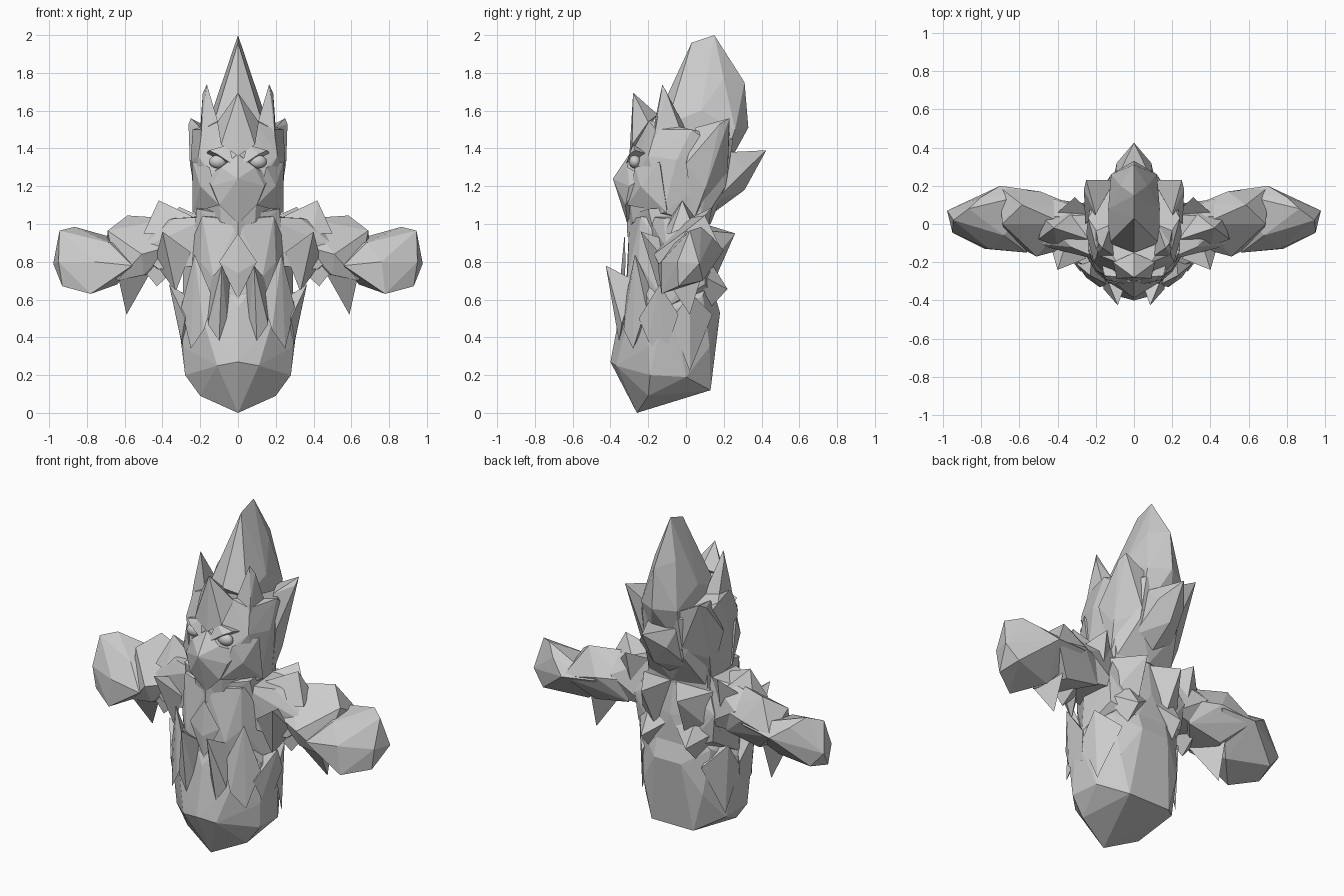
import bpy, bmesh

stone = bpy.data.materials.new("stone_grey")
stone.diffuse_color = (0.6, 0.6, 0.6, 1)


def finish(name, bm):
    bmesh.ops.recalc_face_normals(bm, faces=bm.faces)
    mesh = bpy.data.meshes.new(name)
    bm.to_mesh(mesh)
    bm.free()
    mesh.materials.append(stone)
    ob = bpy.data.objects.new(name, mesh)
    bpy.context.collection.objects.link(ob)
    return ob


def add_hull(bm, pts):
    """Faceted rock spanning a few corner points."""
    vs = [bm.verts.new(p) for p in pts]
    res = bmesh.ops.convex_hull(bm, input=vs)
    junk = {v for v in res["geom_interior"] + res["geom_unused"]
            if isinstance(v, bmesh.types.BMVert) and not v.link_faces}
    bmesh.ops.delete(bm, geom=list(junk), context="VERTS")


def flip(pts):
    return [(-x, y, z) for x, y, z in pts]


def central(name, half):
    """One rock across the middle, its corners mirrored in x."""
    bm = bmesh.new()
    add_hull(bm, list(dict.fromkeys(half + [p for p in flip(half) if abs(p[0]) > 1e-6])))
    return finish(name, bm)


def paired(name, pts):
    """A left and a right rock."""
    bm = bmesh.new()
    add_hull(bm, pts)
    add_hull(bm, flip(pts))
    return finish(name, bm)


# Lower body, chest and neck
central("lower_body", [
    (0, -.26, 0), (.2, -.2, .09), (.28, -.19, .2), (0, -.4, .27), (.11, -.37, .25),
    (.29, -.2, .35), (.29, -.03, .36), (.27, 0, .19), (.14, .13, .12), (.2, .125, .35),
    (0, .145, .3), (.09, .18, .53), (.32, -.12, .52), (.29, -.2, .6), (.23, .09, .62),
    (0, -.345, .56), (.18, -.31, .48), (.1, .12, .74), (.15, -.26, .76)])
central("chest", [
    (0, -.3, 1.02), (.19, -.24, 1.04), (.2, -.25, .8), (.13, -.31, .72), (0, -.32, .6),
    (.12, -.3, .5), (.29, -.1, .56), (.2, .07, 1.0), (0, .12, 1.0), (.25, .1, .68),
    (.1, .15, .62), (.27, .11, .85), (0, .15, .8), (.29, -.08, .8)])
central("neck", [(.22, -.2, 1.08), (.2, .08, 1.1), (.23, -.17, .95), (.2, .08, .95),
                 (0, .13, 1.1), (0, .12, .92), (0, -.315, 1.04), (0, -.31, .93)])
central("breast_plate", [(0, -.325, .95), (.1, -.32, .8), (0, -.345, .74), (0, -.33, .6)])

# Jagged shards around the waist and chest
paired("inner_chest_shard", [(.085, -.425, .78), (.06, -.345, .5), (.04, -.3, .68),
                             (.16, -.34, .47), (.15, -.27, .7), (.1, -.355, .38)])
paired("outer_chest_shard", [(.23, -.27, .84), (.13, -.32, .6), (.18, -.33, .44),
                             (.3, -.21, .56), (.25, -.28, .34), (.22, -.16, .6)])
paired("waist_shard", [(.365, -.14, .68), (.28, -.25, .5), (.33, -.04, .52),
                       (.28, -.12, .28), (.24, -.14, .6), (.3, -.2, .38)])
paired("rear_waist_shard", [(.3, .02, .64), (.31, -.08, .48), (.2, .14, .52),
                            (.28, .02, .22), (.2, .03, .6)])
paired("shoulder_front_shard", [(.4, -.24, .96), (.25, -.18, .85), (.33, -.14, .64),
                                (.44, -.1, .8), (.34, -.05, .9)])

# Broad shards fanning out of the back
paired("back_shard", [(.12, .26, .95), (0, .1, 1.0), (.24, .06, .97), (.1, .15, .7),
                      (.22, .1, .76), (.1, 0, .85)])
paired("low_back_shard", [(.15, .22, .655), (.02, .14, .75), (.27, .06, .74), (.16, .13, .56),
                          (.16, .1, .85)])

# Head
central("head", [
    (0, -.3, .98), (.09, -.28, 1.01), (.23, -.12, 1.06), (.19, .08, 1.0), (0, .13, 1.0),
    (.25, -.05, 1.34), (.21, -.2, 1.36), (.24, .03, 1.5), (.19, -.16, 1.5), (.15, -.25, 1.3),
    (0, -.285, 1.4), (.1, -.305, 1.18), (.13, .21, 1.2), (.12, .25, 1.45), (.09, -.2, 1.55),
    (.22, .14, 1.42), (.22, .08, 1.2)])
central("beak", [(0, -.387, 1.24), (.09, -.31, 1.3), (0, -.3, 1.37), (.14, -.3, 1.2),
                 (.05, -.33, 1.1), (0, -.31, 1.0), (.17, -.22, 1.25), (.1, -.32, 1.1)])
paired("cheek", [(.24, -.14, 1.33), (.15, -.27, 1.3), (.1, -.31, 1.1), (.24, -.1, 1.06),
                 (.2, -.24, 1.2), (.15, -.1, 1.2)])
paired("brow", [(.02, -.32, 1.31), (.155, -.27, 1.39), (.05, -.28, 1.42), (.17, -.2, 1.37),
                (.06, -.29, 1.36), (.11, -.3, 1.37)])

# Eyes
bm = bmesh.new()
for s in (-1, 1):
    made = bmesh.ops.create_uvsphere(bm, u_segments=12, v_segments=8, radius=.04)["verts"]
    bmesh.ops.scale(bm, vec=(1.2, .8, .9), verts=made)
    bmesh.ops.translate(bm, vec=(s * .105, -.27, 1.33), verts=made)
eyes = finish("eyes", bm)
eyes.data.polygons.foreach_set("use_smooth", [True] * len(eyes.data.polygons))

# Crest and head shards
central("forehead_plate", [(0, -.28, 1.695), (0, -.3, 1.36), (.09, -.285, 1.42),
                           (.11, -.2, 1.54), (0, -.15, 1.58)])
central("crest", [(0, .03, 1.96), (0, .15, 2.0), (0, .31, 1.75), (0, .33, 1.51),
                  (.13, -.1, 1.53), (0, -.15, 1.57), (.135, .08, 1.6), (.12, .26, 1.5),
                  (.07, .2, 1.77), (.12, .16, 1.2)])
paired("temple_shard", [(.165, -.125, 1.74), (.187, -.1, 1.69), (.1, -.17, 1.52),
                        (.2, -.18, 1.4), (.2, -.03, 1.5), (.12, 0, 1.5), (.19, -.15, 1.56)])
paired("rear_head_shard", [(.25, .23, 1.56), (.262, .18, 1.53), (.2, .05, 1.51),
                           (.255, 0, 1.32), (.23, .1, 1.18), (.12, .22, 1.25),
                           (.1, .23, 1.48), (.2, .04, 1.02)])
central("back_tuft", [(0, .425, 1.39), (0, .31, 1.18), (0, .16, 1.07), (.09, .32, 1.29),
                      (.1, .22, 1.38), (0, .25, 1.38), (.13, .15, 1.12)])

# Arms
paired("shoulder", [(.14, -.2, 1.04), (.2, .05, 1.04), (.38, .04, 1.03), (.33, -.12, 1.03),
                    (.2, -.18, .78), (.42, -.13, .76), (.54, -.1, .86), (.42, .13, .92),
                    (.2, .1, .78), (.48, .04, 1.0), (.45, .06, .76)])
paired("shoulder_tip", [(.42, -.02, 1.125), (.24, -.08, 1.04), (.47, .03, 1.0),
                        (.4, -.12, .95), (.32, .06, 1.02), (.5, -.08, .95)])
paired("rear_shoulder_tip", [(.31, .14, 1.09), (.2, .04, 1.04), (.4, .06, 1.0),
                             (.3, .09, .85), (.3, -.03, .95)])
paired("upper_arm", [(.36, .0, 1.03), (.585, .1, 1.045), (.69, 0, .965), (.51, -.17, .84),
                     (.49, .17, .9), (.5, -.12, .73), (.64, -.1, .7), (.7, .19, .86),
                     (.55, .08, .72), (.32, .1, .9), (.33, .08, .76), (.36, -.13, .88)])
paired("fist", [(.865, .08, .985), (.945, .02, .965), (.978, .07, .79), (.95, -.045, .8),
                (.93, -.04, .67), (.78, -.13, .63), (.7, .2, .86), (.68, -.06, .9),
                (.56, -.15, .78), (.64, .02, .68), (.49, .17, .88), (.9, .09, .7),
                (.8, .14, .93), (.76, -.13, .8)])
paired("elbow_spike", [(.59, .02, .52), (.46, -.1, .75), (.63, -.1, .7), (.58, .09, .75)])
paired("armpit_spike", [(.43, -.1, .67), (.31, -.12, .78), (.52, -.1, .78), (.42, .06, .79)])
